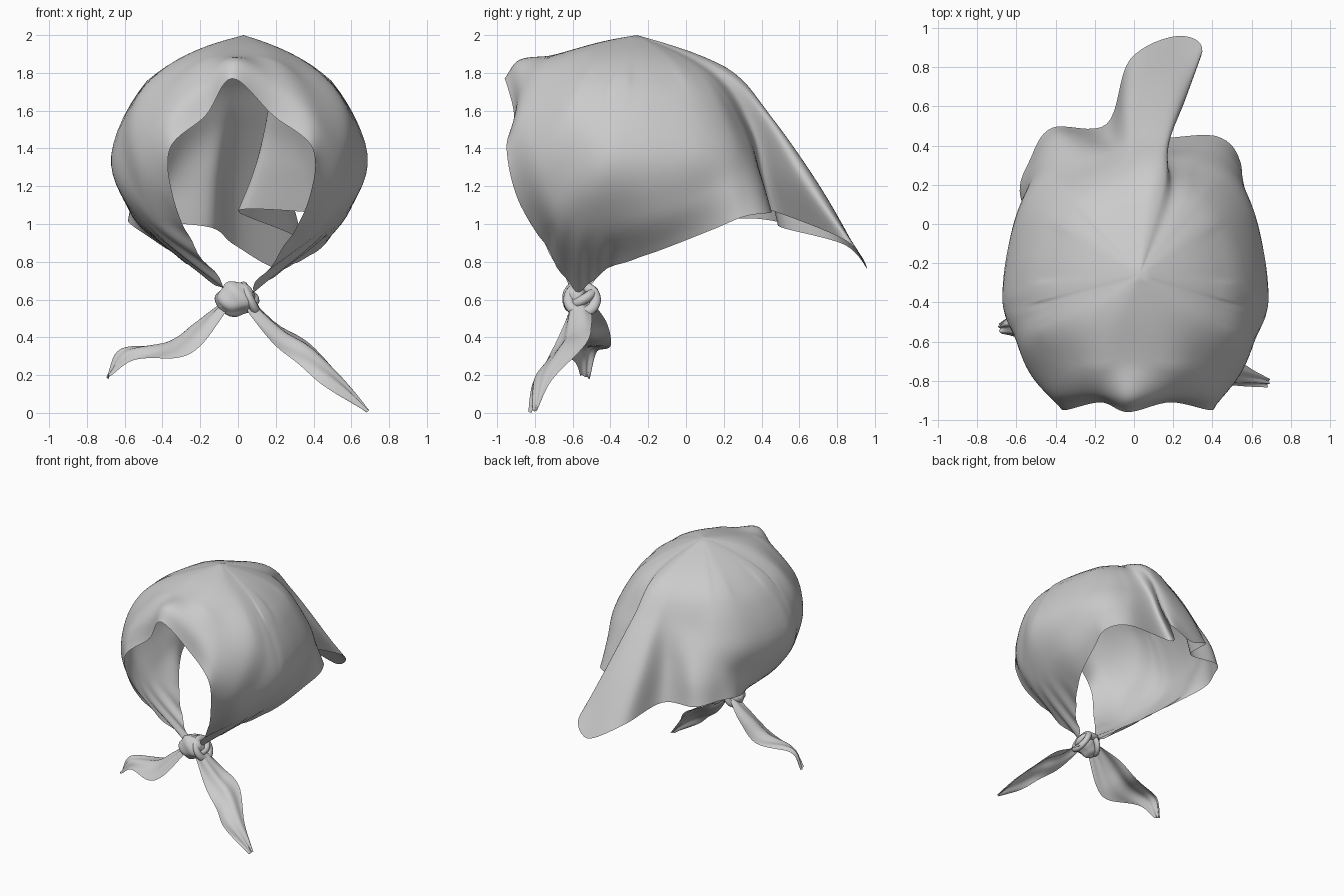
import bpy, bmesh, math
from mathutils import Vector as V

if "Cube" in bpy.data.objects:
    bpy.data.objects.remove(bpy.data.objects["Cube"])


def spline(pts, n, closed=False, dome=False):
    """Catmull-Rom samples through pts."""
    m = len(pts)
    if closed:
        get = lambda i: pts[i % m]
    else:
        first = 2 * pts[0] - pts[1]
        if dome:
            first.z = pts[1].z
        ext = [first] + pts + [2 * pts[-1] - pts[-2]]
        get = lambda i: ext[i + 1]
    out = []
    for i in range(m if closed else m - 1):
        a, b, c, d = get(i - 1), get(i), get(i + 1), get(i + 2)
        for k in range(n):
            t = k / n
            out.append(0.5 * (2 * b + (c - a) * t + (2 * a - 5 * b + 4 * c - d) * t * t
                              + (3 * b - a - 3 * c + d) * t ** 3))
    if not closed:
        out.append(pts[-1].copy())
    return out


def cloth(name, cols, nu, nv, closed=False, dome=False, pleat=None):
    """Loft a cloth sheet across control columns; pleat(co, u) gives a normal offset."""
    cols = [spline(c, nv, dome=dome) for c in cols]
    rows = [spline([c[j] for c in cols], nu, closed) for j in range(len(cols[0]))]
    bm = bmesh.new()
    grid = [[bm.verts.new(p) for p in r] for r in rows]
    w = len(grid[0])
    for r, s in zip(grid, grid[1:]):
        for i in range(w if closed else w - 1):
            k = (i + 1) % w
            bm.faces.new((r[i], s[i], s[k], r[k]))
    bm.normal_update()
    if pleat:
        moves = [(v, v.normal * pleat(v.co, i / nu)) for r in grid[1:] for i, v in enumerate(r)]
        for v, d in moves:
            v.co += d
    bmesh.ops.remove_doubles(bm, verts=bm.verts, dist=0.0005)
    if dome:  # even out the crown
        top = [v for v in bm.verts if v.co.z > 1.76 and -.72 < v.co.y < .2 and v.co.z < 1.999]
        for _ in range(40):
            bmesh.ops.smooth_vert(bm, verts=top, factor=0.5, use_axis_z=True)
    for f in bm.faces:
        f.smooth = True
    me = bpy.data.meshes.new(name)
    bm.to_mesh(me)
    bm.free()
    ob = bpy.data.objects.new(name, me)
    bpy.context.collection.objects.link(ob)
    return ob


def vecs(*nums):
    return [V(nums[i:i + 3]) for i in range(0, len(nums), 3)]


# Headscarf: columns of cloth hanging from the crown, cheek and side columns mirrored
crown = V((0.03, -0.26, 2.0))
brow = vecs(0, -.50, 1.955, -.01, -.70, 1.895, -.02, -.88, 1.87, -.03, -.96, 1.77)
side = [
    vecs(.13, -.52, 1.94, .18, -.73, 1.865, .19, -.87, 1.74, .17, -.91, 1.575),
    vecs(.26, -.51, 1.90, .36, -.70, 1.75, .40, -.86, 1.57, .38, -.95, 1.40),
    vecs(.36, -.48, 1.85, .54, -.62, 1.62, .52, -.78, 1.34, .36, -.89, 1.13),
    vecs(.41, -.42, 1.82, .62, -.52, 1.47, .50, -.69, 1.10, .23, -.74, .88),
    vecs(.43, -.38, 1.81, .66, -.45, 1.37, .48, -.57, 1.00, .06, -.58, .65),
    vecs(.43, -.31, 1.81, .67, -.35, 1.37, .53, -.38, 1.02, .22, -.42, .76),
    vecs(.41, -.19, 1.81, .64, -.15, 1.40, .58, -.13, 1.08, .41, -.14, .86),
    vecs(.36, -.03, 1.805, .57, .08, 1.43, .56, .12, 1.17, .50, .14, .97),
    vecs(.30, .06, 1.80, .45, .23, 1.47, .51, .28, 1.22, .53, .31, 1.04),
    vecs(.25, .11, 1.795, .29, .30, 1.50, .36, .39, 1.25, .40, .45, 1.06)]
back_tail = [
    vecs(.19, .15, 1.80, .15, .34, 1.52, .08, .41, 1.27, .00, .46, 1.07),
    vecs(.15, .20, 1.815, .18, .42, 1.57, .26, .63, 1.22, .34, .85, .91),
    vecs(.09, .21, 1.83, .13, .45, 1.57, .20, .72, 1.18, .23, .96, .76),
    vecs(.01, .20, 1.825, .00, .43, 1.56, -.02, .65, 1.23, -.02, .84, .89),
    vecs(-.09, .17, 1.81, -.10, .36, 1.55, -.13, .44, 1.25, -.14, .51, .98)]
right = [[p + V((.015, 0, 0)) for p in c] for c in side]
left = [[V((-p.x, p.y, p.z)) for p in c] for c in reversed(side)]
for c, shift in ((left[0], (-.02, .04, -.05)), (left[1], (.0, .02, -.01)), (left[2], (-.08, 0, .04)),
                 (left[3], (-.03, 0, .05)), (left[7], (.02, 0, 0)), (left[8], (.02, 0, 0))):
    c[3] += V(shift)
left[0][2] += V((-.02, .05, -.03))
columns = [[crown] + c for c in [brow] + right + back_tail + left]
knot = V((0, -.57, .61))


def gather(co, u):
    d = (co - knot).length
    return .014 * math.sin(u * 9) * max(0, 1 - d / .6) ** .7


cloth("headscarf", columns, 8, 7, closed=True, dome=True, pleat=gather)

# Two loose ends hanging from the knot
ripple = lambda co, u: .006 * math.sin(u * 7 + co.x * 14)
cloth("right_end", [
    vecs(.05, -.50, .58, .20, -.50, .47, .38, -.53, .36, .56, -.71, .18, .69, -.79, .01),
    vecs(.06, -.58, .61, .24, -.61, .43, .37, -.67, .34, .51, -.77, .20, .69, -.81, .01),
    vecs(.05, -.62, .54, .19, -.69, .36, .33, -.75, .25, .45, -.82, .15, .68, -.83, .0)],
    7, 8, pleat=ripple)
cloth("left_end", [
    vecs(-.05, -.50, .60, -.20, -.42, .48, -.36, -.40, .35, -.62, -.47, .33, -.69, -.51, .18),
    vecs(-.06, -.56, .60, -.23, -.57, .46, -.37, -.55, .37, -.61, -.53, .33, -.69, -.53, .19),
    vecs(-.05, -.61, .55, -.20, -.69, .36, -.33, -.70, .29, -.55, -.60, .28, -.68, -.56, .20)],
    7, 8, pleat=ripple)

# Knot core
bpy.ops.mesh.primitive_uv_sphere_add(segments=32, ring_count=20, radius=1, location=(-.01, -.58, .605))
core = bpy.context.object
core.name = "knot_core"
for v in core.data.vertices:
    c = v.co
    k = 1 + .06 * math.sin(5 * c.x + 4 * c.z) + .05 * math.sin(7 * c.y - 3 * c.z)
    v.co = V((c.x * .105, c.y * .075, c.z * .09)) * k
bpy.ops.object.shade_smooth()

# Flattened wraps around the knot
for name, loc, rot, size in (
        ("knot_wrap_right", (.065, -.55, .60), (.2, 1.1, .2), (.1, .095, .08)),
        ("knot_wrap_left", (-.05, -.55, .61), (-.1, -1.2, -.2), (.085, .085, .07)),
        ("knot_wrap_middle", (.01, -.55, .61), (.5, .2, 0), (.1, .09, .09))):
    bpy.ops.mesh.primitive_torus_add(major_segments=32, minor_segments=12, major_radius=.75,
                                     minor_radius=.3, location=loc, rotation=rot)
    wrap = bpy.context.object
    wrap.name = name
    wrap.scale = size
    bpy.ops.object.shade_smooth()
